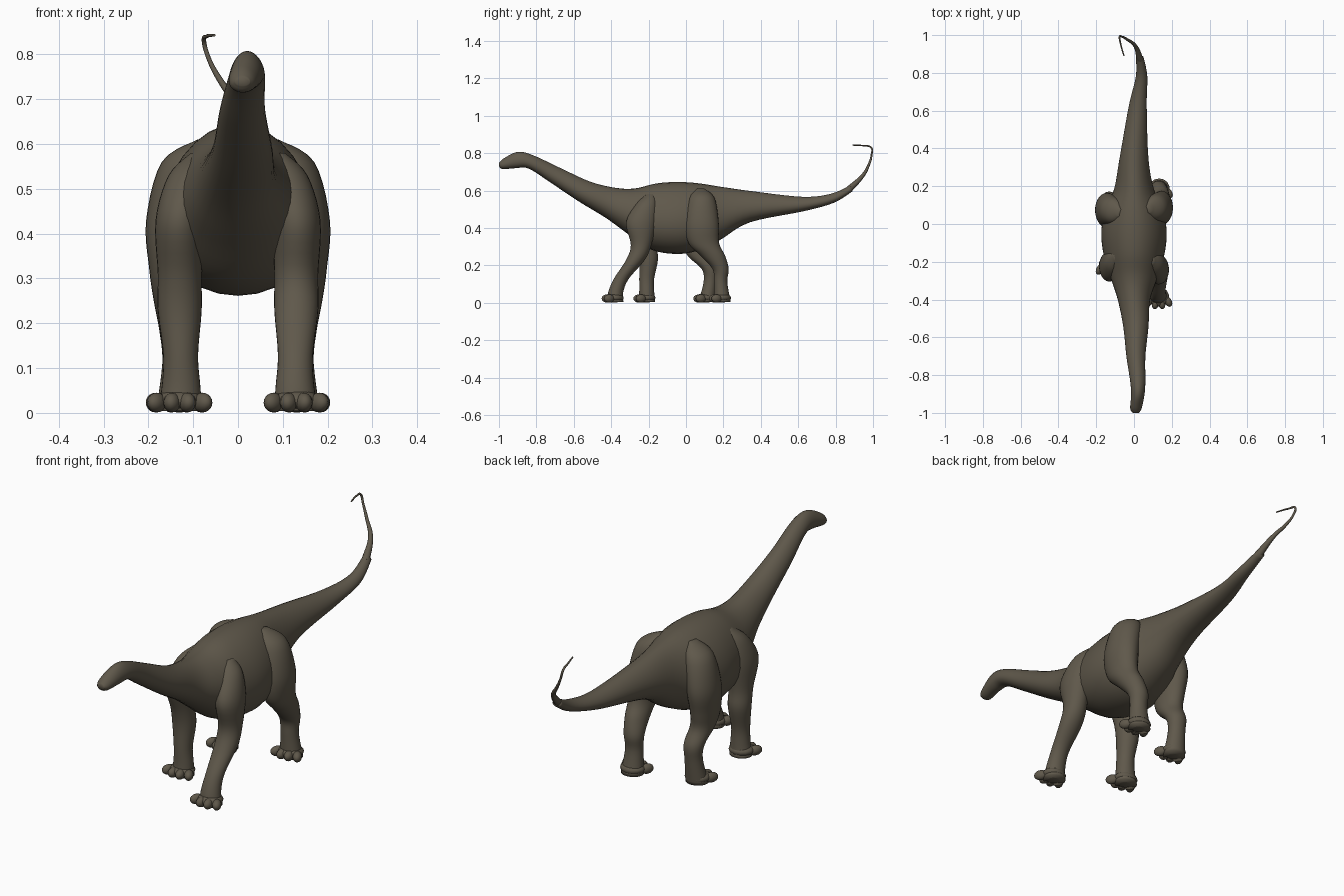
import bpy, bmesh, math
from mathutils import Matrix, Vector

cube = bpy.data.objects.get("Cube")
if cube:
    bpy.data.objects.remove(cube, do_unlink=True)

hide = bpy.data.materials.new("olive_brown_hide")
hide.use_nodes = True
hide.diffuse_color = (.115, .098, .07, 1)
bsdf = next(n for n in hide.node_tree.nodes if n.type == 'BSDF_PRINCIPLED')
bsdf.inputs["Base Color"].default_value = hide.diffuse_color


def smooth_rows(rows, steps=5):
    """Catmull-Rom interpolation between rows of section values."""
    out = []
    for i in range(len(rows) - 1):
        before, start, end = rows[max(i - 1, 0)], rows[i], rows[i + 1]
        after = rows[min(i + 2, len(rows) - 1)]
        for step in range(steps):
            t = step / steps
            out.append([q + t / 2 * (r - p + t * (2 * p - 5 * q + 4 * r - u
                        + t * (3 * (q - r) + u - p)))
                        for p, q, r, u in zip(before, start, end, after)])
    return out + [rows[-1]]


def loft(bm, sections, sides=28, egg=0):
    """Skin ovals given as (centre, half width, half height axis)."""
    rings = []
    for centre, width, up in sections:
        ring = []
        for k in range(sides):
            angle = math.tau * k / sides
            c, s = math.cos(angle), math.sin(angle)
            across = Vector((width * c * (1 - egg * s), 0, 0))
            ring.append(bm.verts.new(centre + across + up * s))
        rings.append(ring)
    for ring, following in zip(rings, rings[1:]):
        for k in range(sides):
            bm.faces.new((ring[k - 1], ring[k], following[k], following[k - 1]))
    bm.faces.new(rings[0])
    bm.faces.new(rings[-1])


def ball(bm, centre, size, turn=0):
    matrix = (Matrix.Translation(centre) @ Matrix.Rotation(turn, 4, 'Z')
              @ Matrix.Diagonal((*size, 1)))
    bmesh.ops.create_uvsphere(bm, u_segments=14, v_segments=10, radius=1,
                              matrix=matrix)


def finish(name, bm):
    bmesh.ops.recalc_face_normals(bm, faces=bm.faces)
    for face in bm.faces:
        face.smooth = True
    mesh = bpy.data.meshes.new(name)
    bm.to_mesh(mesh)
    bm.free()
    mesh.materials.append(hide)
    bpy.context.collection.objects.link(bpy.data.objects.new(name, mesh))


# Head, neck, trunk and tail: x, back y, back z, belly y, belly z, half width
spine = [
    (.01, -1, .75, -1, .73, .016),
    (.01, -.97, .775, -.98, .715, .03),
    (.02, -.9, .807, -.91, .72, .035),
    (.02, -.82, .79, -.84, .717, .04),
    (.01, -.67, .72, -.72, .64, .05),
    (.01, -.51, .647, -.57, .54, .066),
    (0, -.37, .614, -.43, .455, .084),
    (0, -.27, .612, -.32, .375, .118),
    (0, -.16, .638, -.2, .29, .155),
    (0, -.05, .646, -.07, .262, .172),
    (0, .06, .64, .05, .275, .157),
    (0, .19, .62, .18, .335, .105),
    (0, .36, .596, .34, .43, .076),
    (.02, .62, .567, .63, .49, .047),
    (.04, .77, .582, .79, .535, .03),
    (.03, .88, .628, .89, .596, .02),
]
body = bmesh.new()
sections = []
for x, back_y, back_z, belly_y, belly_z, width in smooth_rows(spine):
    back, belly = Vector((x, back_y, back_z)), Vector((x, belly_y, belly_z))
    sections.append(((back + belly) / 2, width, (back - belly) / 2))
loft(body, sections, egg=.14)
finish("body_neck_and_tail", body)

# Thin whip at the end of the tail: x, y, z, radius
whip = [
    (.033, .87, .605, .018), (.005, .945, .68, .01), (-.035, .976, .735, .007),
    (-.065, .992, .79, .005), (-.076, .99, .83, .005),
    (-.07, .95, .84, .004), (-.053, .89, .843, .003),
]
curve = bpy.data.curves.new("tail_whip", 'CURVE')
curve.dimensions = '3D'
curve.bevel_depth = 1
curve.bevel_resolution = 3
curve.use_fill_caps = True
curve.materials.append(hide)
spline = curve.splines.new('BEZIER')
spline.bezier_points.add(len(whip) - 1)
for point, (*place, radius) in zip(spline.bezier_points, whip):
    point.co = place
    point.radius = radius
    point.handle_left_type = point.handle_right_type = 'AUTO'
bpy.context.collection.objects.link(bpy.data.objects.new("tail_whip", curve))

# Leg shapes from the top down: z, distance from centre, half width, half depth
front_shape = [
    (.58, .09, .015, .02), (.53, .11, .045, .055), (.43, .13, .054, .08),
    (.31, .13, .049, .055), (.23, .13, .049, .05), (.13, .128, .039, .04),
    (.06, .127, .043, .04), (.004, .13, .05, .045),
]
hind_shape = [
    (.61, .075, .015, .02), (.56, .11, .06, .068), (.43, .142, .063, .09),
    (.32, .144, .054, .082), (.25, .139, .049, .065), (.18, .131, .044, .043),
    (.11, .13, .039, .036), (.004, .133, .05, .045),
]


def leg(name, side, shape, stride):
    """Build one leg; stride holds its y position at each level."""
    bm = bmesh.new()
    rows = [(*row, y) for row, y in zip(shape, stride)]
    loft(bm, [(Vector((side * x, y, z)), width, Vector((0, depth, 0)))
              for z, x, width, depth, y in smooth_rows(rows)])
    # Foot pad and a fan of rounded toes
    foot_x, foot_y = side * shape[-1][1], stride[-1]
    ball(bm, (foot_x, foot_y - .005, .027), (.056, .052, .026))
    for k in (-1.5, -.5, .5, 1.5):
        toe = (foot_x + k * .034, foot_y - .047 + abs(k) * .011, .023)
        ball(bm, toe, (.019, .03, .022), k * .32)
    finish(name, bm)


leg("front_left_leg", 1, front_shape,
    (-.19, -.21, -.24, -.24, -.27, -.345, -.375, -.38))
leg("front_right_leg", -1, front_shape,
    (-.17, -.2, -.225, -.21, -.2, -.21, -.21, -.21))
leg("hind_left_leg", 1, hind_shape,
    (.08, .085, .085, .095, .145, .185, .185, .194))
leg("hind_right_leg", -1, hind_shape,
    (.06, .07, .075, .065, .075, .127, .13, .11))
